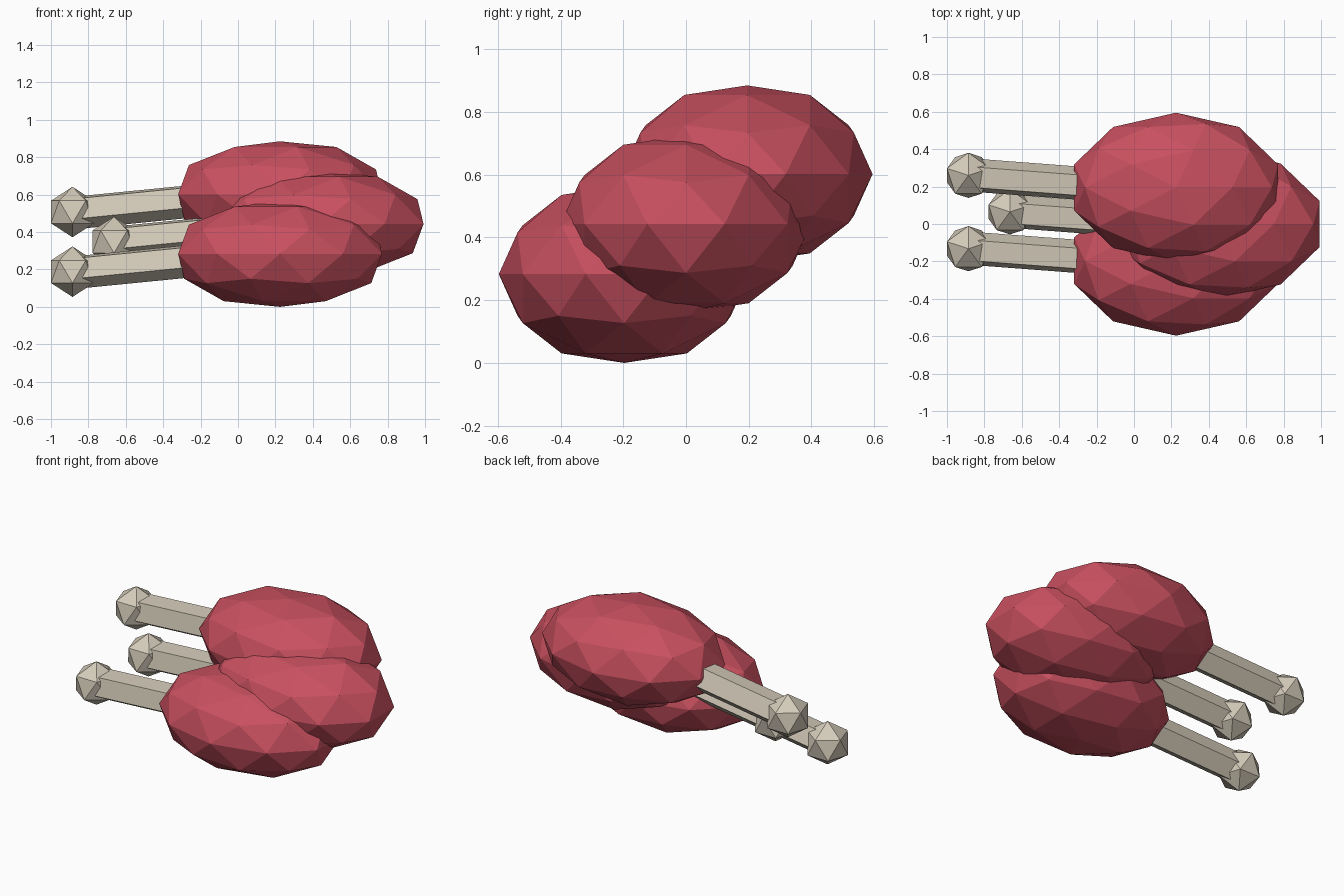
import bpy
import bmesh
from math import cos, sin, radians
from mathutils import Vector, Matrix

if "Cube" in bpy.data.objects:
    bpy.data.objects.remove(bpy.data.objects["Cube"], do_unlink=True)


def make_material(name, rgb):
    mat = bpy.data.materials.new(name)
    mat.use_nodes = True
    color = (*rgb, 1.0)
    mat.diffuse_color = color
    mat.node_tree.nodes["Principled BSDF"].inputs["Base Color"].default_value = color
    return mat


red = make_material("meat red", (0.58, 0.08, 0.115))
cream = make_material("bone cream", (0.66, 0.60, 0.49))


def add_object(name, bm, mat, location):
    bmesh.ops.recalc_face_normals(bm, faces=bm.faces)
    mesh = bpy.data.meshes.new(name)
    bm.to_mesh(mesh)
    bm.free()
    mesh.materials.append(mat)
    obj = bpy.data.objects.new(name, mesh)
    obj.location = location
    bpy.context.collection.objects.link(obj)
    return obj


def meat(name, center):
    # faceted ellipsoid with slightly flattened poles
    bm = bmesh.new()
    bmesh.ops.create_icosphere(bm, subdivisions=2, radius=1)
    for v in bm.verts:
        z = max(-0.283, min(0.283, v.co.z * 0.297))
        v.co = (v.co.x * 0.573, v.co.y * 0.4, z)
    add_object(name, bm, red, center)


def shank(name, start, end, center):
    # five-sided shaft leaning from the knob into the meat
    bm = bmesh.new()
    rings = []
    for p in (start, end):
        ring = []
        for k in range(5):
            a = radians(60 + 72 * k)
            ring.append(bm.verts.new(p + 0.094 * Vector((0, cos(a), sin(a)))))
        rings.append(ring)
    for k in range(5):
        n = (k + 1) % 5
        bm.faces.new((rings[0][k], rings[0][n], rings[1][n], rings[1][k]))
    for ring in rings:
        bm.faces.new(ring)
    add_object(name, bm, cream, center)


def knob(name, center):
    bm = bmesh.new()
    bmesh.ops.create_icosphere(bm, subdivisions=1, radius=0.135,
                               matrix=Matrix.Rotation(radians(18), 4, "Z"))
    add_object(name, bm, cream, center)


# three identical drumsticks, stacked diagonally
knob_offset = Vector((-1.11, 0.065, -0.095))
inner_end = Vector((-0.25, 0.0, -0.01))
centers = {
    "front": Vector((0.225, -0.197, 0.283)),
    "middle": Vector((0.447, 0.0, 0.443)),
    "back": Vector((0.225, 0.195, 0.602)),
}
for label, c in centers.items():
    meat(label + "_meat", c)
    shank(label + "_bone_shaft", knob_offset, inner_end, c)
    knob(label + "_bone_knob", c + knob_offset)
